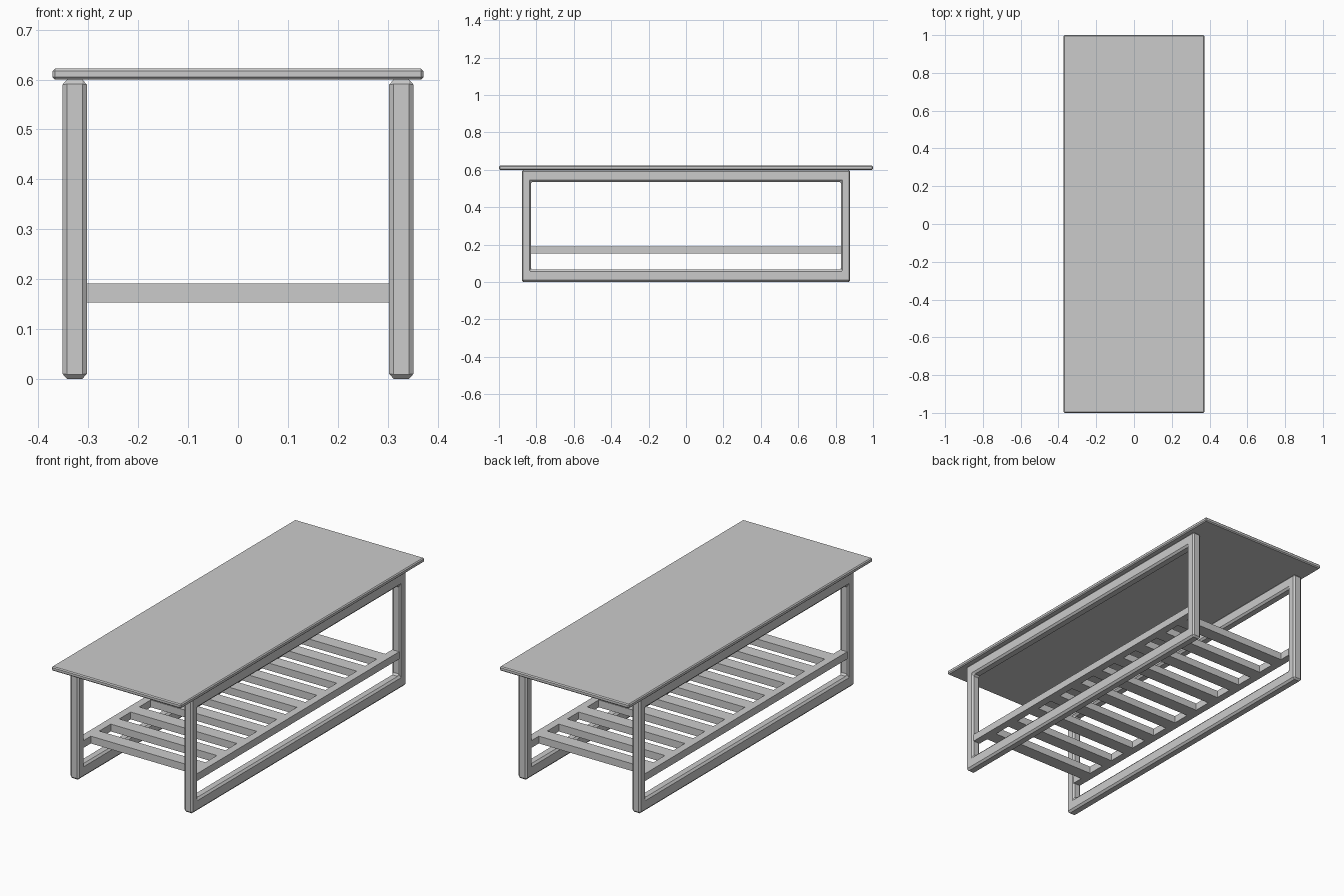
import bpy
import bmesh

cube = bpy.data.objects.get("Cube")
if cube:
    bpy.data.objects.remove(cube, do_unlink=True)

grey = bpy.data.materials.new("plain grey")
grey.use_nodes = True
COLOUR = (0.6, 0.6, 0.6, 1)
grey.diffuse_color = COLOUR
grey.node_tree.nodes["Principled BSDF"].inputs["Base Color"].default_value = COLOUR


def finish(name, bm, bevel=0):
    """Turn a bmesh into a named object with optional chamfered edges."""
    bmesh.ops.recalc_face_normals(bm, faces=bm.faces)
    mesh = bpy.data.meshes.new(name)
    bm.to_mesh(mesh)
    bm.free()
    mesh.materials.append(grey)
    obj = bpy.data.objects.new(name, mesh)
    bpy.context.collection.objects.link(obj)
    if bevel:
        mod = obj.modifiers.new("chamfer", "BEVEL")
        mod.width = bevel
        mod.segments = 1
        mod.limit_method = "ANGLE"
    return obj


def box(name, low, high, bevel=0):
    bm = bmesh.new()
    bmesh.ops.create_cube(bm, size=1)
    for v in bm.verts:
        v.co = [(a + b) / 2 + c * (b - a) for a, b, c in zip(low, high, v.co)]
    return finish(name, bm, bevel)


def loop_frame(name, x0, x1, bevel):
    """Closed rectangular leg frame, extruded from x0 to x1."""
    bm = bmesh.new()

    def ring(y, z0, z1):
        return [bm.verts.new((x0, *p)) for p in ((-y, z0), (y, z0), (y, z1), (-y, z1))]

    outer = ring(0.878, 0, 0.6)
    inner = ring(0.83, 0.066, 0.535)
    for i in range(4):
        j = (i + 1) % 4
        bm.faces.new((outer[i], outer[j], inner[j], inner[i]))
    result = bmesh.ops.extrude_face_region(bm, geom=bm.faces[:])
    moved = [g for g in result["geom"] if isinstance(g, bmesh.types.BMVert)]
    bmesh.ops.translate(bm, verts=moved, vec=(x1 - x0, 0, 0))
    return finish(name, bm, bevel)


# Table top
box("table_top", (-0.372, -1, 0.6), (0.372, 1, 0.622), 0.005)

# Leg frames and the shelf rails set into them
for side, s in (("left", 1), ("right", -1)):
    x0, x1 = sorted((s * 0.303, s * 0.352))
    loop_frame(f"{side}_leg_frame", x0, x1, 0.009)
    x0, x1 = sorted((s * 0.305, s * 0.345))
    box(f"{side}_shelf_rail", (x0, -0.832, 0.153), (x1, 0.832, 0.191))

# Shelf slats
COUNT, PITCH, HALF = 10, 0.164, 0.035
for i in range(COUNT):
    y = (i - (COUNT - 1) / 2) * PITCH
    box(f"shelf_slat_{i + 1}", (-0.306, y - HALF, 0.153), (0.306, y + HALF, 0.191))
